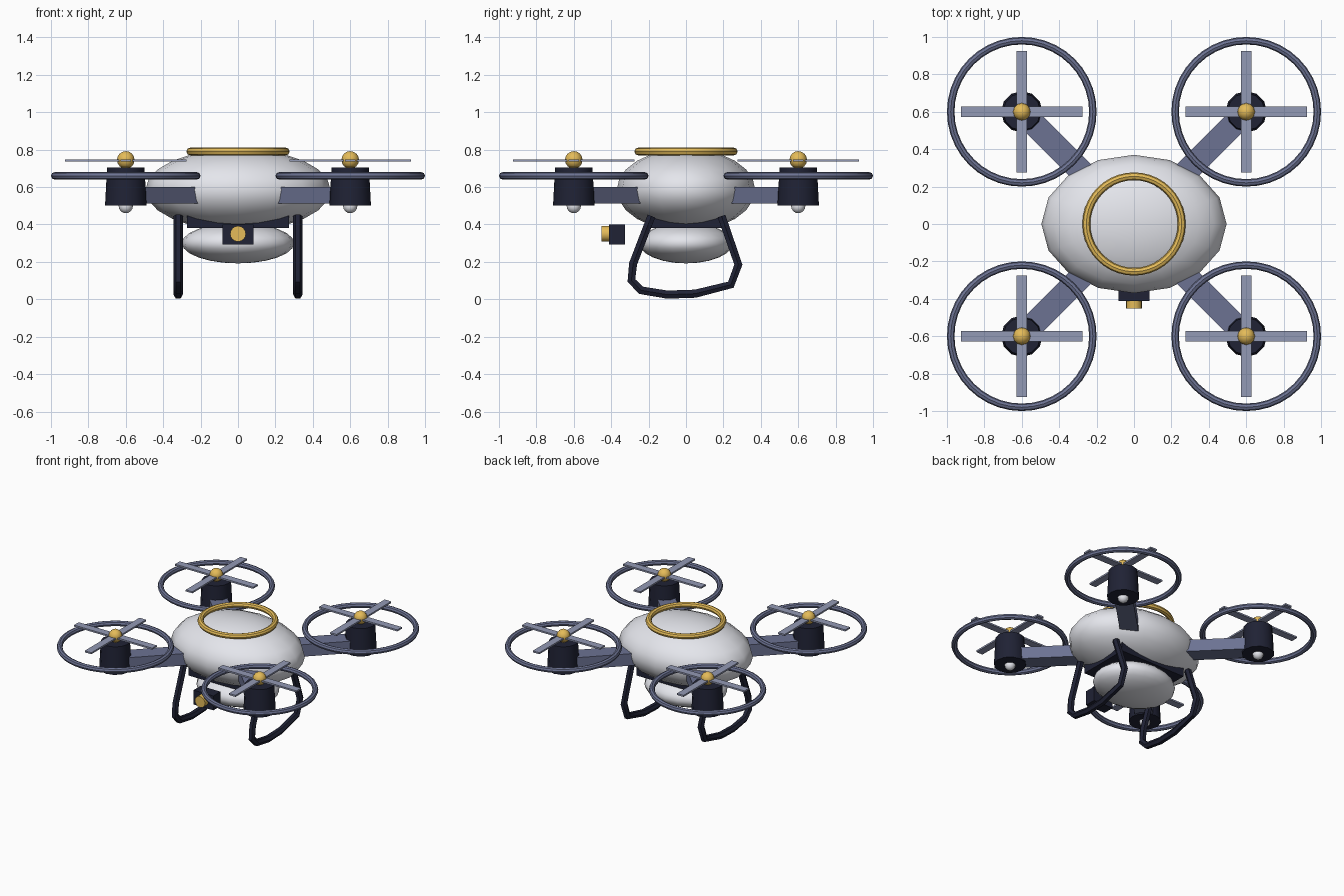
import bpy
from math import pi, radians

if "Cube" in bpy.data.objects:
    bpy.data.objects.remove(bpy.data.objects["Cube"])


def material(name, rgb):
    m = bpy.data.materials.new(name)
    m.diffuse_color = (*rgb, 1)
    m.use_nodes = True
    m.node_tree.nodes["Principled BSDF"].inputs["Base Color"].default_value = m.diffuse_color
    return m


WHITE = material("shell_white", (0.78, 0.79, 0.84))
DARK = material("dark_navy", (0.014, 0.016, 0.035))
SLATE = material("slate_blue", (0.15, 0.17, 0.29))
BLADE = material("blade_grey", (0.29, 0.32, 0.46))
GOLD = material("gold", (0.78, 0.50, 0.10))


def finish(name, mat, smooth=True):
    ob = bpy.context.object
    ob.name = name
    ob.data.materials.append(mat)
    if smooth:
        bpy.ops.object.shade_smooth_by_angle(angle=radians(40))
    return ob


def apply_scale():
    bpy.ops.object.transform_apply(location=False, rotation=False, scale=True)


def ball(name, loc, radii, mat, seg=16, rings=10):
    bpy.ops.mesh.primitive_uv_sphere_add(segments=seg, ring_count=rings, radius=1, location=loc)
    bpy.context.object.scale = radii
    apply_scale()
    return finish(name, mat)


def box(name, loc, size, mat, turn=0):
    bpy.ops.mesh.primitive_cube_add(size=1, location=loc, rotation=(0, 0, turn))
    bpy.context.object.scale = size
    apply_scale()
    return finish(name, mat, False)


def ring(name, loc, major, minor, mat):
    bpy.ops.mesh.primitive_torus_add(location=loc, major_radius=major, minor_radius=minor,
                                     major_segments=40, minor_segments=8)
    return finish(name, mat)


def cone(name, loc, r1, r2, depth, mat, sides=12, rot=(0, 0, 0)):
    bpy.ops.mesh.primitive_cone_add(vertices=sides, radius1=r1, radius2=r2, depth=depth,
                                    location=loc, rotation=rot)
    return finish(name, mat)


# Body shell, belly pod, plate between them, top ring
ball("body_shell", (0, 0, 0.585), (0.495, 0.37, 0.22), WHITE, 16, 12)
ball("belly_pod", (0, 0, 0.30), (0.30, 0.25, 0.108), WHITE, 20, 12)
box("belly_plate", (0, 0, 0.415), (0.545, 0.40, 0.07), DARK)
ring("top_ring", (0, 0, 0.79), 0.255, 0.021, GOLD)

# Camera block and lens
box("camera_block", (0, -0.368, 0.347), (0.165, 0.085, 0.108), DARK)
cone("camera_lens", (0, -0.425, 0.35), 0.042, 0.042, 0.055, GOLD, 16, (pi / 2, 0, 0))

# Landing skids: one bent tube per side
skid = [(-0.185, 0.445), (-0.283, 0.19), (-0.292, 0.10), (-0.24, 0.048), (-0.10, 0.025),
        (0.05, 0.030), (0.24, 0.078), (0.28, 0.185), (0.19, 0.445)]
for side, x in (("left", -0.32), ("right", 0.32)):
    cu = bpy.data.curves.new("skid_path", 'CURVE')
    cu.dimensions = '3D'
    cu.bevel_depth = 0.025
    cu.bevel_resolution = 1
    cu.use_fill_caps = True
    sp = cu.splines.new('POLY')
    sp.points.add(len(skid) - 1)
    for p, (y, z) in zip(sp.points, skid):
        p.co = (x, y, z, 1)
    ob = bpy.data.objects.new("landing_skid_" + side, cu)
    bpy.context.collection.objects.link(ob)
    bpy.ops.object.select_all(action='DESELECT')
    ob.select_set(True)
    bpy.context.view_layer.objects.active = ob
    bpy.ops.object.convert(target='MESH')
    finish("landing_skid_" + side, DARK)

# Four rotor units on diagonal arms
for end, sy in (("front", -1), ("back", 1)):
    for side, sx in (("left", -1), ("right", 1)):
        tag = f"_{end}_{side}"
        x, y = 0.6 * sx, 0.6 * sy
        box("arm" + tag, (0.39 * sx, 0.39 * sy, 0.556), (0.54, 0.125, 0.09), SLATE,
            sx * sy * pi / 4)
        cone("motor" + tag, (x, y, 0.603), 0.111, 0.1, 0.205, DARK)
        ball("motor_light" + tag, (x, y, 0.498), (0.038,) * 3, WHITE, 12, 8)
        ring("rotor_guard" + tag, (x, y, 0.66), 0.38, 0.02, SLATE)
        box("blade_x" + tag, (x, y, 0.742), (0.65, 0.055, 0.012), BLADE)
        box("blade_y" + tag, (x, y, 0.742), (0.055, 0.65, 0.012), BLADE)
        cone("rotor_shaft" + tag, (x, y, 0.712), 0.025, 0.025, 0.03, GOLD)
        ball("rotor_hub" + tag, (x, y, 0.745), (0.047,) * 3, GOLD, 12, 8)
